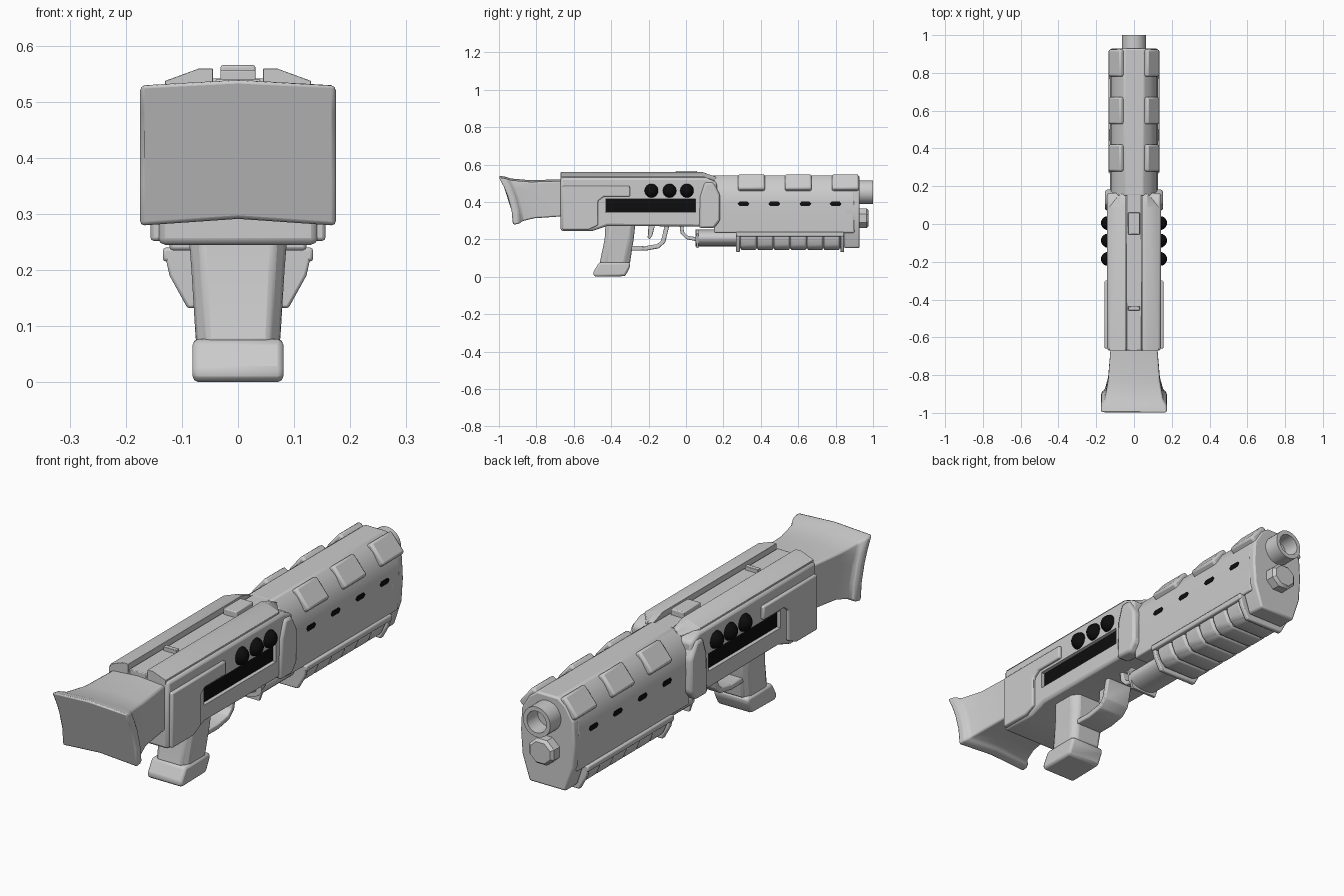
import bpy, bmesh
from math import pi, cos, sin, atan2
from mathutils import Matrix, Vector

if "Cube" in bpy.data.objects:
    bpy.data.objects.remove(bpy.data.objects["Cube"])

black = bpy.data.materials.new("black")
black.diffuse_color = (0.004, 0.004, 0.004, 1)
black.use_nodes = True
black.node_tree.nodes["Principled BSDF"].inputs["Base Color"].default_value = black.diffuse_color


def finish(name, bm, bevel=0, mirror=False, mat=None, seg=2):
    bmesh.ops.recalc_face_normals(bm, faces=bm.faces)
    me = bpy.data.meshes.new(name)
    bm.to_mesh(me)
    bm.free()
    ob = bpy.data.objects.new(name, me)
    bpy.context.collection.objects.link(ob)
    if mat:
        me.materials.append(mat)
    if bevel:
        b = ob.modifiers.new("bevel", 'BEVEL')
        b.width, b.segments, b.limit_method = bevel, seg, 'ANGLE'
        b.angle_limit = 0.5
    if mirror:
        ob.modifiers.new("mirror", 'MIRROR').use_mirror_merge = False
    return ob


def loft(name, rings, **kw):
    bm = bmesh.new()
    vs = [[bm.verts.new(p) for p in r] for r in rings]
    n = len(vs[0])
    for a, b in zip(vs, vs[1:]):
        for i in range(n):
            bm.faces.new((a[i], a[(i + 1) % n], b[(i + 1) % n], b[i]))
    bm.faces.new(vs[0])
    bm.faces.new(vs[-1])
    return finish(name, bm, **kw)


def side_prism(name, pts, x0, x1, **kw):   # (y, z) outline extruded along x
    return loft(name, [[(x, y, z) for y, z in pts] for x in (x0, x1)], **kw)


def long_prism(name, half, y0, y1, **kw):  # right half (x, z) section along y
    sec = half + [(-x, z) for x, z in reversed(half)]
    return loft(name, [[(x, y, z) for x, z in sec] for y in (y0, y1)], **kw)


def box(name, x, y, z, **kw):
    return side_prism(name, [(y[0], z[0]), (y[1], z[0]), (y[1], z[1]), (y[0], z[1])], *x, **kw)


# Flared stock with a concave butt
rings = []
for yt, yb, zt, zb, w, c in [(-1, -.925, .53, .278, .175, .018), (-.965, -.89, .525, .283, .173, .018),
                             (-.935, -.875, .515, .297, .155, .01), (-.83, -.81, .506, .312, .137, 0),
                             (-.65, -.65, .512, .323, .123, 0)]:
    def pt(x, t, dz=0):
        return (x, yt + (yb - yt) * t + c * 4 * t * (1 - t), zt + (zb - zt) * t + dz)
    ts = [0, .2, .4, .7, 1]
    rings.append([pt(0, 0, .01)] + [pt(w, t) for t in ts] + [pt(0, 1, .012)] + [pt(-w, t) for t in ts[::-1]])
loft("stock", rings, bevel=.008)

# Receiver with side slots cut in
receiver = side_prism("receiver", [(-.67, .53), (.11, .53), (.165, .505), (.165, .3), (.13, .268), (-.42, .272),
                                   (-.5, .245), (-.67, .245)], -.142, .142, bevel=.012)
for s in (-1, 1):
    cut = box("slot_cutter", (s * .12, s * .2), (-.43, .052), (.343, .417))
    cut.hide_render = True
    cut.hide_viewport = True
    m = receiver.modifiers.new("slot", 'BOOLEAN')
    m.object, m.solver = cut, 'EXACT'
box("slot_insert", (.1, .128), (-.428, .05), (.345, .415), mirror=True, mat=black)

# Side panels and front collar
side_prism("rear_panel", [(-.66, .485), (-.3, .485), (-.3, .428), (-.44, .428), (-.47, .405), (-.47, .275),
                          (-.52, .252), (-.66, .252)], .13, .156, bevel=.006, mirror=True)
side_prism("collar", [(.07, .26), (.075, .43), (.1, .505), (.145, .505), (.182, .44), (.182, .3), (.15, .26)],
           .09, .153, bevel=.012, mirror=True)

# Top rails, centre strip and sights
loft("top_rail", [[(.045, y, .51), (.13 - d, y, .51), (.13 - d, y, .537 - e), (.07, y, .559 - e), (.045, y, .559 - e)]
                  for y, d, e in ((-.67, 0, 0), (.09, 0, 0), (.16, .055, .025))], bevel=.005, mirror=True)
box("centre_strip", (-.04, .04), (-.67, .17), (.51, .54), bevel=.003)
box("front_sight", (-.031, .031), (-.055, .06), (.53, .565), bevel=.004)
box("rear_sight", (-.031, .031), (-.457, -.437), (.53, .556), bevel=.002)

# Round black studs on the sides
for y in (-.185, -.088, .005):
    bm = bmesh.new()
    bmesh.ops.create_uvsphere(bm, u_segments=20, v_segments=12, radius=.037,
                              matrix=Matrix.Translation((.138, y, .46)))
    finish("stud", bm, mirror=True, mat=black)

# Handguard and its deeper nose block
long_prism("handguard", [(.05, .541), (.085, .515), (.122, .455), (.127, .39), (.122, .235)], .15, .9, bevel=.006)
long_prism("nose_block", [(.05, .541), (.085, .515), (.122, .455), (.127, .36), (.12, .26), (.085, .153)],
           .845, .928, bevel=.008)

# Pads along the chamfers
for y in (.35, .6, .852):
    bm = bmesh.new()
    M = (Matrix.Translation((.091, y, .5)) @ Matrix.Rotation(atan2(.085, .072), 4, 'Y')
         @ Matrix.Diagonal((.1, .143, .04, 1)))
    bmesh.ops.create_cube(bm, size=1, matrix=M)
    finish("pad", bm, bevel=.01, mirror=True)

# Vent slits
for y in (.308, .472, .638, .8):
    side_prism("vent", [(y - .032, .39), (y - .022, .401), (y + .022, .401), (y + .032, .39),
                        (y + .022, .379), (y - .022, .379)], .11, .1285, mirror=True, mat=black)


# Tubes along y, given as (y, radius) rings
def tube(name, prof, z, n=24, sx=1, **kw):
    return loft(name, [[(sx * r * cos(2 * pi * (i + .5) / n), y, z + r * sin(2 * pi * (i + .5) / n))
                        for i in range(n)] for y, r in prof], **kw)


tube("barrel", [(.9, .064), (1, .064), (1, .046), (.93, .044)], .452)
tube("lower_plug", [(.9, .057), (.965, .057), (.977, .046)], .313, n=8, sx=1.1)
tube("magazine_tube", [(.05, .045), (.3, .045)], .207, sx=1.7)
long_prism("tube_end_plate", [(.07, .25), (.085, .23), (.06, .155)], .055, .066)

# Ribbed pump grip
long_prism("pump_core", [(.115, .245), (.108, .2), (.075, .15)], .275, .84)
for i in range(6):
    y = .292 + i * .089
    long_prism("pump_rib", [(.12, .235), (.118, .2), (.1, .16), (.07, .142)], y, y + .085, bevel=.01)
long_prism("pump_rail", [(.134, .24), (.134, .215)], .268, .845, bevel=.006)
for y in (.268, .825):
    long_prism("pump_end", [(.132, .235), (.122, .19), (.09, .132)], y, y + .02, bevel=.005)

# Pistol grip and its base
loft("grip", [[(x * w, y, z) for x, y in ((-1, b), (-.75, a), (.75, a), (1, b), (1, c), (.75, d), (-.75, d), (-1, c))]
              for w, a, b, c, d, z in ((.09, -.43, -.4, -.3, -.27, .29), (.083, -.435, -.41, -.305, -.28, .2),
                                       (.075, -.462, -.43, -.33, -.3, .07))], bevel=.008)
side_prism("grip_base", [(-.465, .077), (-.3, .077), (-.298, .055), (-.325, .003), (-.49, 0), (-.498, .02)],
           -.081, .081, bevel=.012)


# Bent straps: trigger guard and front loop
def strap(name, path, w, th):
    p = [Vector(q) for q in path]
    out, inn = [], []
    for i, q in enumerate(p):
        d = (p[min(i + 1, len(p) - 1)] - p[max(i - 1, 0)]).normalized()
        nrm = Vector((-d.y, d.x)) * th / 2
        out.append(q + nrm)
        inn.append(q - nrm)
    rs = [[(-w, *a), (w, *a), (w, *b), (-w, *b)] for a, b in zip(out, inn)]
    loft(name, rs, bevel=.005)


strap("trigger_guard", [(-.3, .152), (-.22, .151), (-.15, .163), (-.122, .188), (-.1, .28)], .062, .024)
strap("front_loop", [(-.025, .28), (-.02, .235), (.005, .21), (.06, .2)], .05, .02)
side_prism("trigger", [(-.2, .28), (-.165, .28), (-.18, .22), (-.195, .2), (-.205, .21)], -.02, .02, bevel=.003)

# Smooth rounded edges, keep sharp ones
for ob in bpy.context.collection.objects:
    ob.select_set(not ob.hide_render)
bpy.context.view_layer.objects.active = receiver
bpy.ops.object.shade_smooth_by_angle(angle=0.6)
